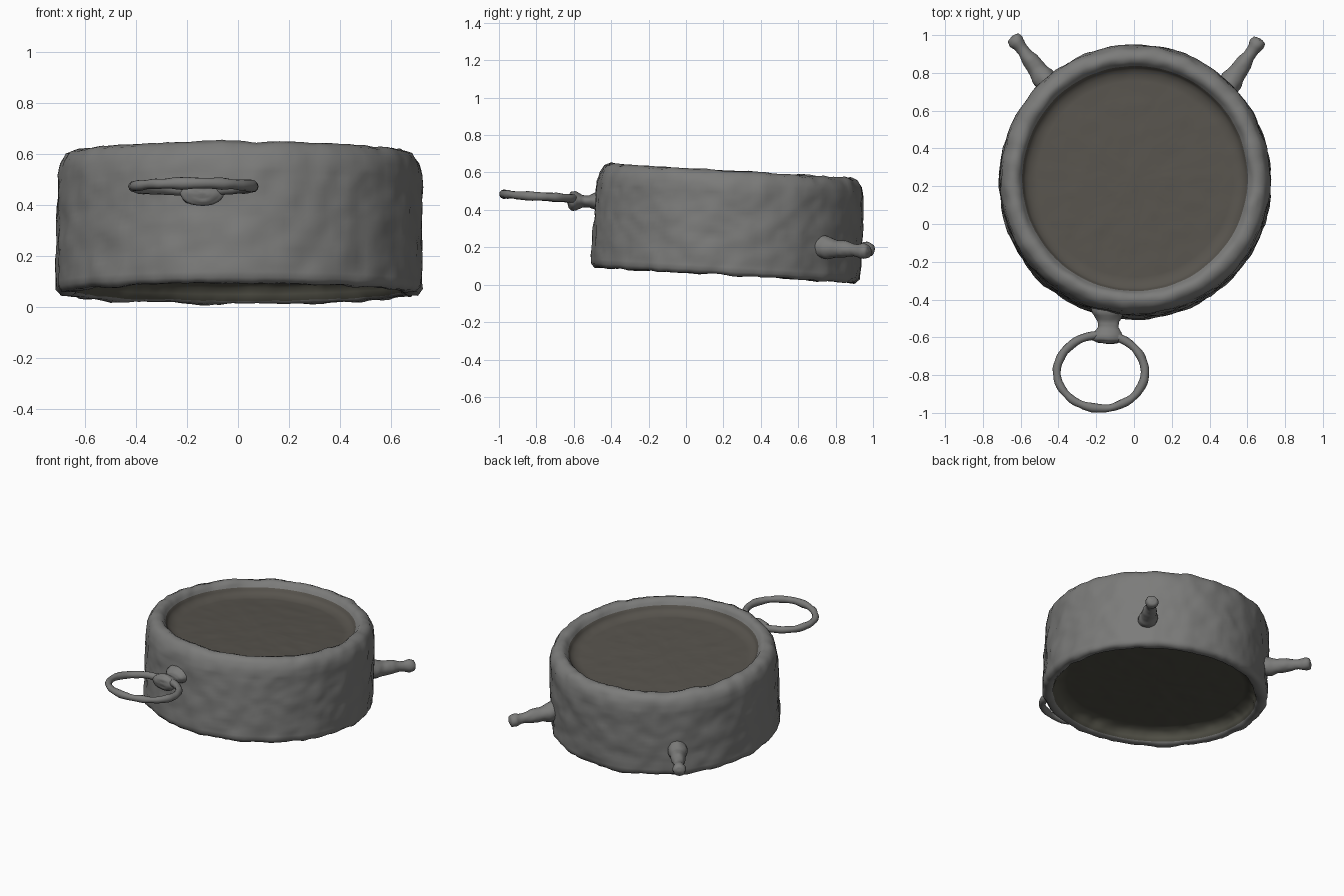
import bpy, bmesh, math
from mathutils import Vector, Matrix, noise

if "Cube" in bpy.data.objects:
    bpy.data.objects.remove(bpy.data.objects["Cube"])


def material(name, rgb):
    m = bpy.data.materials.new(name)
    m.diffuse_color = (*rgb, 1)
    m.use_nodes = True
    m.node_tree.nodes["Principled BSDF"].inputs["Base Color"].default_value = m.diffuse_color
    return m


METAL = material("dull_metal", (0.2, 0.2, 0.195))
FLOOR = material("dark_panel", (0.095, 0.087, 0.074))
BASE = material("dark_underside", (0.08, 0.078, 0.06))


def finish(bm, name, mats=(METAL,)):
    bmesh.ops.recalc_face_normals(bm, faces=bm.faces)
    for f in bm.faces:
        f.smooth = True
    me = bpy.data.meshes.new(name)
    bm.to_mesh(me)
    bm.free()
    ob = bpy.data.objects.new(name, me)
    bpy.context.collection.objects.link(ob)
    for m in mats:
        me.materials.append(m)
    return ob


def roughen(bm, amount, scale, keep=lambda co: 1.0):
    bm.normal_update()
    moves = [(v, v.normal * amount * keep(v.co) * noise.fractal(v.co * scale, 1.0, 2.0, 3))
             for v in bm.verts]
    for v, d in moves:
        v.co += d


def lathe(profile, steps):
    """Revolve (radius, height) points around z."""
    bm = bmesh.new()
    vs = [bm.verts.new((r, 0, z)) for r, z in profile]
    es = [bm.edges.new(p) for p in zip(vs, vs[1:])]
    bmesh.ops.spin(bm, geom=vs + es, cent=(0, 0, 0), axis=(0, 0, 1),
                   angle=math.tau, steps=steps, use_merge=True)
    bmesh.ops.remove_doubles(bm, verts=bm.verts, dist=0.0004)
    bmesh.ops.recalc_face_normals(bm, faces=bm.faces)
    return bm


def densify(points, step):
    out = [points[0]]
    for a, b in zip(points, points[1:]):
        n = max(1, round(math.dist(a, b) / step))
        out += [(a[0] + (b[0] - a[0]) * i / n, a[1] + (b[1] - a[1]) * i / n)
                for i in range(1, n + 1)]
    return out


# Drum: rounded top rim, sunken top panel, recessed underside
profile = [(0, 0.085), (0.59, 0.085), (0.635, 0.06), (0.65, 0.01), (0.665, 0), (0.70, 0),
           (0.718, 0.02), (0.718, 0.25), (0.713, 0.46), (0.703, 0.51), (0.68, 0.545),
           (0.645, 0.558), (0.62, 0.55), (0.597, 0.52), (0.58, 0.49), (0.54, 0.473), (0, 0.477)]
bm = lathe(densify(profile, 0.022), 180)
for f in bm.faces:
    c = f.calc_center_median()
    if c.xy.length < 0.598 and c.z > 0.3:
        f.material_index = 1
    elif c.xy.length < 0.655 and c.z < 0.2:
        f.material_index = 2
roughen(bm, 0.009, 9, lambda co: 1.0 if co.xy.length > 0.6 else 0.3)
bm.transform(Matrix.Translation((0.005, 0.210, 0.052)) @ Matrix.Rotation(math.radians(-3.4), 4, 'X'))
finish(bm, "drum_body", (METAL, FLOOR, BASE))


def turned_part(name, start, end, profile, squash=1.0):
    """Lathe laid along the line start-end; profile heights are 0..1 of its length."""
    a, b = Vector(start), Vector(end)
    length = (b - a).length
    bm = lathe(densify([(r, t * length) for r, t in profile], 0.012), 24)
    roughen(bm, 0.006, 14)
    turn = (b - a).to_track_quat('Z', 'Y').to_matrix().to_4x4()
    bm.transform(Matrix.Translation(a) @ turn @ Matrix.Diagonal((1, squash, 1, 1)))
    return finish(bm, name)


# Two turned pegs on the back
peg = [(0, 0), (0.065, 0.0), (0.06, 0.25), (0.048, 0.38), (0.043, 0.55), (0.032, 0.72),
       (0.034, 0.8), (0.042, 0.9), (0.034, 0.97), (0, 1)]
turned_part("peg_left", (-0.43, 0.71, 0.205), (-0.645, 0.995, 0.185), peg)
turned_part("peg_right", (0.47, 0.69, 0.205), (0.67, 0.98, 0.175), peg)

# Flared lug holding the ring
lug = [(0, 0), (0.095, 0), (0.085, 0.25), (0.055, 0.45), (0.055, 0.6), (0.085, 0.8),
       (0.085, 0.9), (0.055, 0.97), (0, 1)]
turned_part("ring_lug", (-0.135, -0.42, 0.447), (-0.14, -0.635, 0.447), lug, 0.6)

# Pull ring, tilted slightly up at the front
bpy.ops.mesh.primitive_torus_add(major_radius=0.233, minor_radius=0.022,
                                 major_segments=64, minor_segments=12)
ring = bpy.context.object
ring.name = "pull_ring"
ring.data.materials.append(METAL)
bm = bmesh.new()
bm.from_mesh(ring.data)
for v in bm.verts:
    out = Vector((v.co.x, v.co.y, 0)).normalized()
    v.co -= Vector((0, out.y * 0.038, 0))
roughen(bm, 0.006, 12)
bm.to_mesh(ring.data)
bm.free()
ring.location = (-0.175, -0.782, 0.472)
ring.rotation_euler = (math.radians(-3.5), 0, 0)
bpy.ops.object.shade_smooth()
